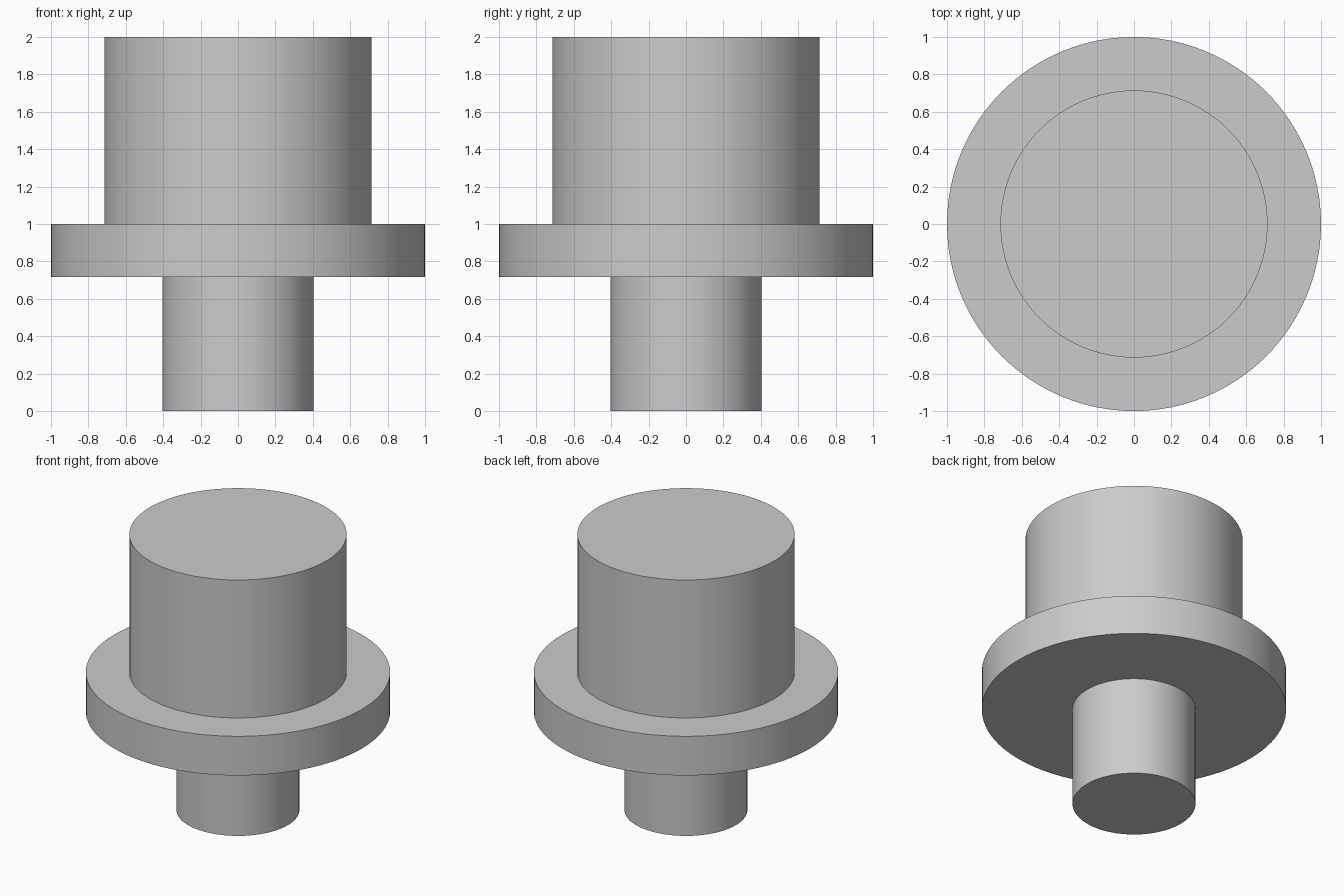
import bpy
import bmesh
import math

cube = bpy.data.objects.get("Cube")
if cube:
    bpy.data.objects.remove(cube, do_unlink=True)

SEGMENTS = 96
STEM_R, FLANGE_R, HEAD_R = 0.404, 1.0, 0.714
FLANGE_BOTTOM, FLANGE_TOP, HEAD_TOP = 0.716, 1.0, 2.0

# Plain grey
grey = bpy.data.materials.new("plain grey")
grey.use_nodes = True
colour = (0.6, 0.6, 0.6, 1.0)
grey.diffuse_color = colour
grey.node_tree.nodes["Principled BSDF"].inputs["Base Color"].default_value = colour

# Half section of stem, flange and head, from the bottom centre to the top centre
profile = [
    (0, 0), (STEM_R, 0), (STEM_R, FLANGE_BOTTOM),
    (FLANGE_R, FLANGE_BOTTOM), (FLANGE_R, FLANGE_TOP),
    (HEAD_R, FLANGE_TOP), (HEAD_R, HEAD_TOP), (0, HEAD_TOP),
]

# Revolve the section into one closed solid
bm = bmesh.new()
verts = [bm.verts.new((r, 0, z)) for r, z in profile]
edges = [bm.edges.new(pair) for pair in zip(verts, verts[1:])]
bmesh.ops.spin(bm, geom=verts + edges, cent=(0, 0, 0), axis=(0, 0, 1),
               angle=math.tau, steps=SEGMENTS)
bmesh.ops.remove_doubles(bm, verts=bm.verts, dist=1e-4)
bmesh.ops.recalc_face_normals(bm, faces=bm.faces)
mesh = bpy.data.meshes.new("stepped_pin")
bm.to_mesh(mesh)
bm.free()

pin = bpy.data.objects.new("stepped_pin", mesh)
bpy.context.collection.objects.link(pin)
mesh.materials.append(grey)

# Round walls smooth, rims sharp
bpy.ops.object.select_all(action="DESELECT")
pin.select_set(True)
bpy.context.view_layer.objects.active = pin
bpy.ops.object.shade_smooth_by_angle(angle=math.radians(30))
